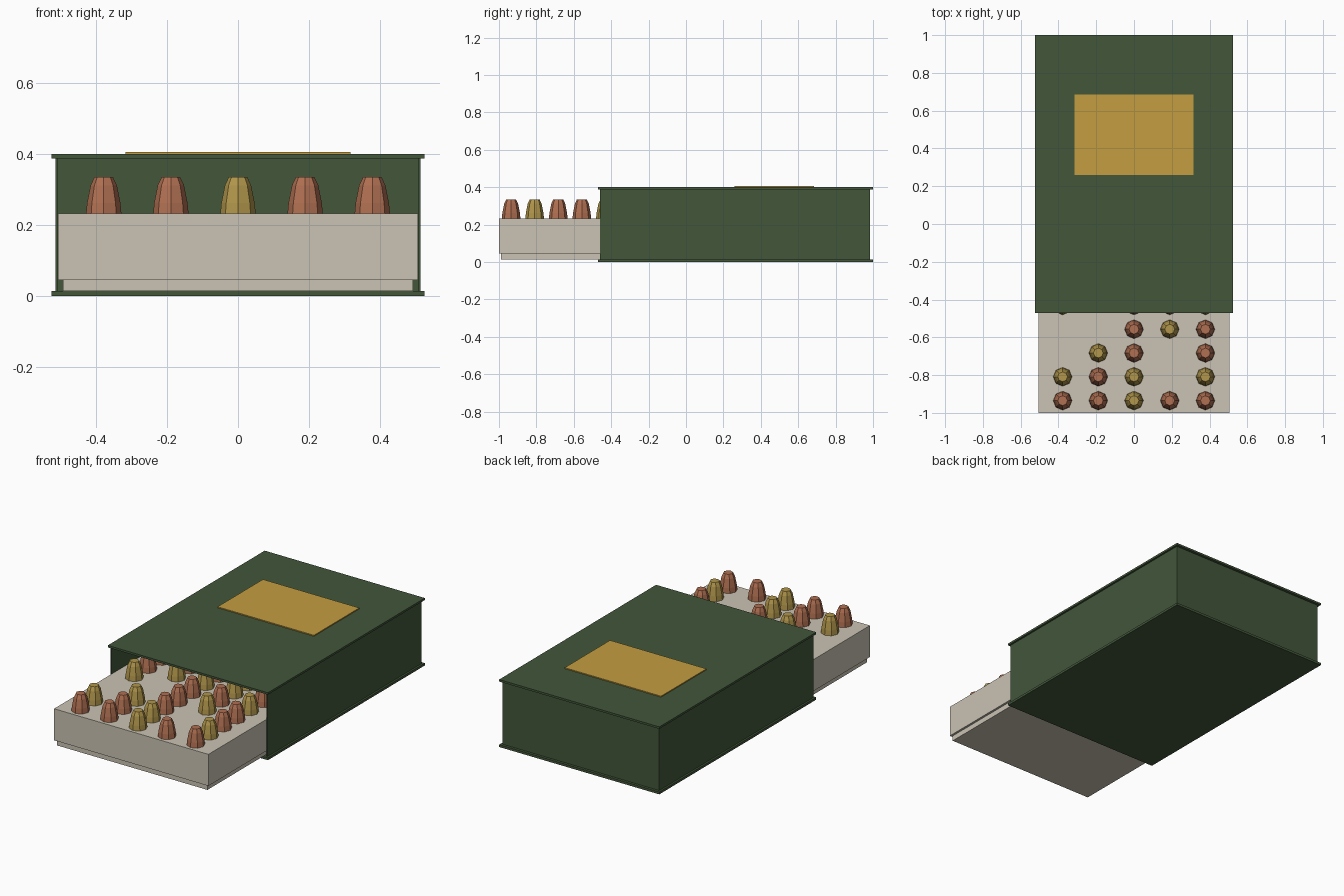
import bpy, bmesh, math, random

cube = bpy.data.objects.get("Cube")
if cube:
    bpy.data.objects.remove(cube, do_unlink=True)
random.seed(4)


def material(name, rgb):
    m = bpy.data.materials.new(name)
    m.use_nodes = True
    m.diffuse_color = (*rgb, 1)
    m.node_tree.nodes["Principled BSDF"].inputs["Base Color"].default_value = (*rgb, 1)
    return m


GREEN = material("box green", (0.054, 0.093, 0.042))
AMBER = material("label amber", (0.55, 0.34, 0.052))
CARD = material("tray card", (0.59, 0.546, 0.456))
COPPER = material("copper", (0.434, 0.16, 0.083))
BRASS = material("brass", (0.44, 0.305, 0.07))


def add_object(name, bm, mat):
    me = bpy.data.meshes.new(name)
    bmesh.ops.recalc_face_normals(bm, faces=bm.faces)
    bm.to_mesh(me)
    bm.free()
    me.materials.append(mat)
    ob = bpy.data.objects.new(name, me)
    bpy.context.collection.objects.link(ob)
    return ob


def box(name, xs, ys, zs, mat):
    bm = bmesh.new()
    bmesh.ops.create_cube(bm, size=1)
    for v in bm.verts:
        v.co = [lo + (c + 0.5) * (hi - lo) for c, (lo, hi) in zip(v.co, (xs, ys, zs))]
    return add_object(name, bm, mat)


# Sleeve, open at the front, with overhanging top and bottom panels
LOW, HIGH = 0.014, 0.388
for name, zs in (("sleeve_bottom", (0, LOW)), ("sleeve_top", (HIGH, 0.4))):
    box(name, (-0.525, 0.525), (-0.47, 1), zs, GREEN)
for name, side in (("left", 1), ("right", -1)):
    xs = sorted((side * 0.508, side * 0.514))
    box("sleeve_" + name + "_wall", xs, (-0.46, 0.985), (LOW, HIGH), GREEN)
box("sleeve_back_wall", (-0.508, 0.508), (0.975, 0.985), (LOW, HIGH), GREEN)
box("top_label", (-0.316, 0.316), (0.26, 0.685), (0.4, 0.406), AMBER)

# Sliding tray on a slightly smaller base
box("tray_base", (-0.493, 0.493), (-0.99, 0.37), (LOW, 0.045), CARD)
box("tray_block", (-0.506, 0.506), (-1, 0.38), (0.045, 0.232), CARD)

# Faceted tip: eight-sided profile, closed at top and bottom
PROFILE = ((0.05, 0.23), (0.047, 0.262), (0.037, 0.312), (0.026, 0.335))
SIDES = 8


def tip_mesh(name, mat):
    bm = bmesh.new()
    rings = []
    for r, z in PROFILE:
        angles = [math.tau * i / SIDES for i in range(SIDES)]
        rings.append([bm.verts.new((r * math.cos(a), r * math.sin(a), z)) for a in angles])
    for a, b in zip(rings, rings[1:]):
        for i in range(SIDES):
            j = (i + 1) % SIDES
            bm.faces.new((a[i], a[j], b[j], b[i]))
    bm.faces.new(rings[0])
    bm.faces.new(rings[-1])
    return add_object(name, bm, mat)


# Grid of tips from the front row inward: c copper, b brass, dot is an empty slot
ROWS = ["ccbcc", "bcb.b", ".bc.c", "..cbc", "b.ccb", "cbbbc"]
ROWS += ["".join(random.choice("ccb") for _ in range(5)) for _ in range(5)]
masters = {}
for row, pattern in enumerate(ROWS):
    for col, kind in enumerate(pattern):
        if kind == ".":
            continue
        if kind not in masters:
            masters[kind] = tip_mesh("tip", COPPER if kind == "c" else BRASS)
            tip = masters[kind]
        else:
            tip = masters[kind].copy()
            bpy.context.collection.objects.link(tip)
        tip.name = f"tip_row{row + 1}_column{col + 1}"
        tip.location = ((col - 2) * 0.189, -0.935 + row * 0.126, 0)
